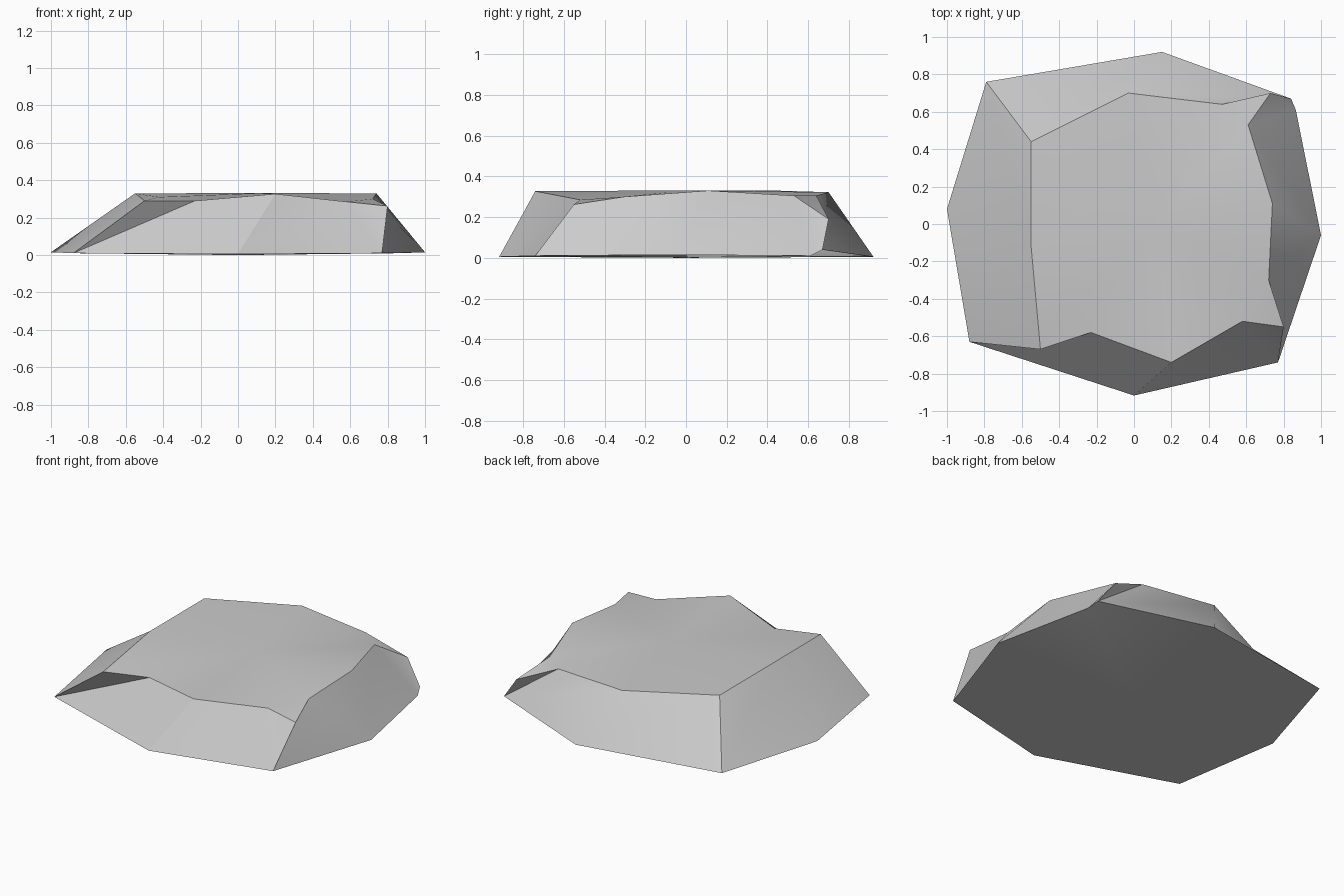
import bpy, bmesh

if "Cube" in bpy.data.objects:
    bpy.data.objects.remove(bpy.data.objects["Cube"])

# foot outline, counter-clockwise from the back left corner
FOOT = [(-.79, .76, .01), (-1, .08, .015), (-.88, -.63, .01), (0, -.917, .005),
        (.77, -.74, .01), (1, -.06, .015), (.865, .61, .01), (.84, .67, .04),
        (.15, .92, .005)]
# upper rim: x, y, z, index of the foot corner below it
RIM = [(-.55, .44, .33, 0), (-.55, -.12, .33, 1), (-.50, -.67, .29, 2),
       (-.23, -.58, .29, 2), (.20, -.74, .327, 3), (.58, -.52, .285, 4),
       (.80, -.55, .262, 4), (.72, -.30, .30, 5), (.74, .11, .33, 5),
       (.61, .53, .305, 6), (.73, .70, .19, 7), (.47, .64, .305, 7),
       (-.03, .70, .322, 8)]

bm = bmesh.new()
foot = [bm.verts.new(p) for p in FOOT]
rim = [bm.verts.new(p[:3]) for p in RIM]
link = [p[3] for p in RIM]
nf, nr = len(foot), len(rim)

# sloping side facets between foot and rim
for i in range(nr):
    j = (i + 1) % nr
    a, b = link[i], link[j]
    side = [foot[a]] if a == b else [foot[a], foot[b]]
    bm.faces.new(side + [rim[j], rim[i]])

# chipped corners dropping away from the top
notch = bm.verts.new((-.42, -.52, .31))
bm.faces.new((rim[1], rim[2], notch))
bm.faces.new((rim[2], rim[3], notch))
for k in (6, 10):
    bm.faces.new((rim[k - 1], rim[k], rim[k + 1]))

# nearly flat top
top = [notch if i == 2 else v for i, v in enumerate(rim) if i not in (6, 10)]
centre = bm.verts.new((.12, 0, .331))
for i, v in enumerate(top):
    bm.faces.new((v, top[(i + 1) % len(top)], centre))

# slightly bulged underside
base = bm.verts.new((0, 0, 0))
for i in range(nf):
    bm.faces.new((foot[(i + 1) % nf], foot[i], base))

bmesh.ops.recalc_face_normals(bm, faces=bm.faces)
mesh = bpy.data.meshes.new("flat_rock")
bm.to_mesh(mesh)
bm.free()
rock = bpy.data.objects.new("flat_rock", mesh)
bpy.context.collection.objects.link(rock)
bpy.context.view_layer.objects.active = rock
rock.select_set(True)
bpy.ops.object.shade_smooth_by_angle(angle=0.5)
